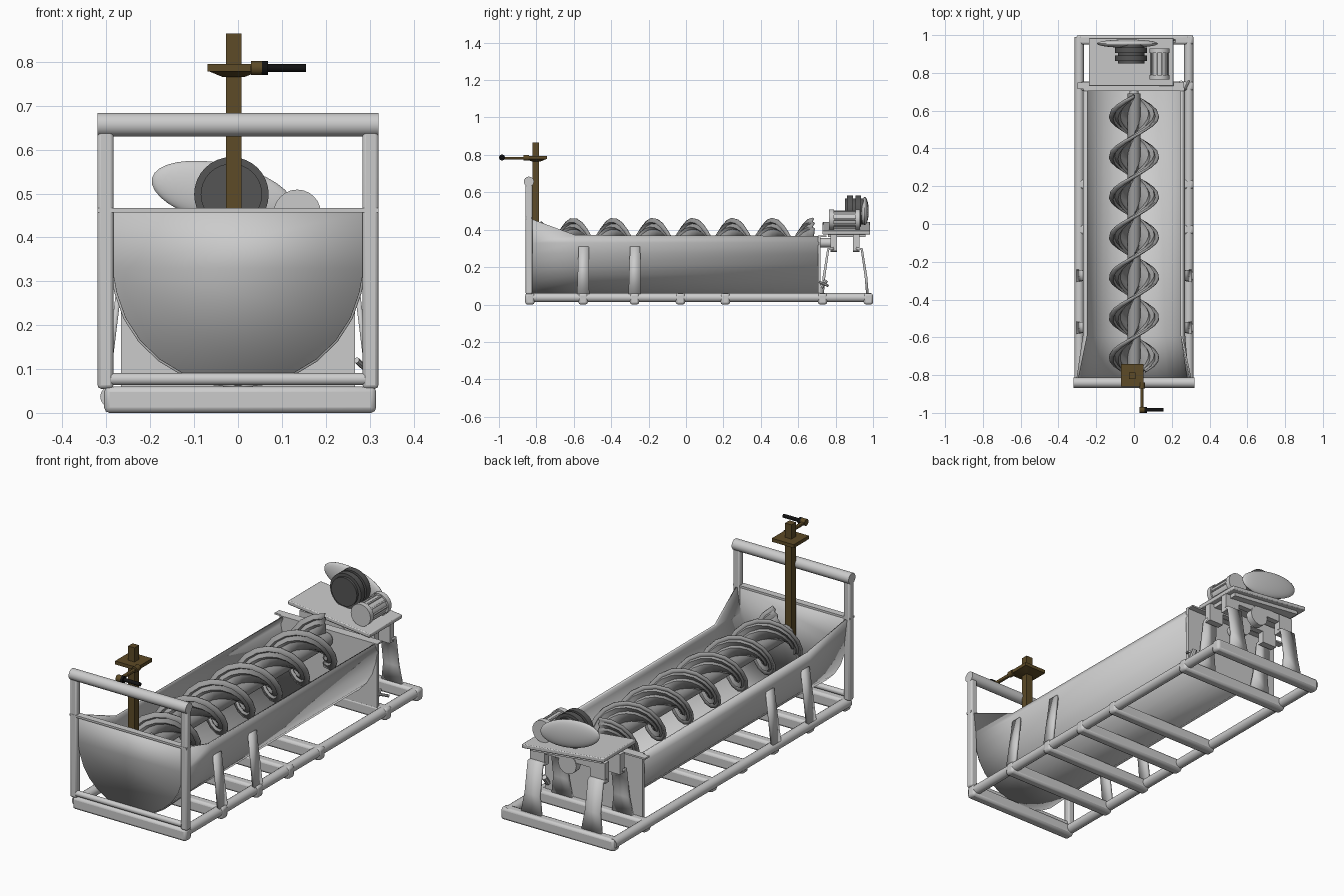
import bpy, bmesh, math
from mathutils import Vector, Matrix

if "Cube" in bpy.data.objects:
    bpy.data.objects.remove(bpy.data.objects["Cube"])


def material(name, rgb):
    m = bpy.data.materials.new(name)
    m.diffuse_color = (*rgb, 1)
    m.use_nodes = True
    m.node_tree.nodes["Principled BSDF"].inputs["Base Color"].default_value = m.diffuse_color
    return m


BROWN = material("brown_paint", (0.11, 0.07, 0.02))
BLACK = material("black_grip", (0.006, 0.006, 0.006))
DARK = material("dark_steel", (0.09, 0.09, 0.09))
STEEL = material("worn_steel", (0.33, 0.33, 0.33))


def finish(name, bm, mat=None, thick=0, bevel=0):
    bmesh.ops.recalc_face_normals(bm, faces=bm.faces)
    me = bpy.data.meshes.new(name)
    bm.to_mesh(me)
    bm.free()
    ob = bpy.data.objects.new(name, me)
    bpy.context.collection.objects.link(ob)
    if mat:
        me.materials.append(mat)
    if thick:
        s = ob.modifiers.new("thickness", 'SOLIDIFY')
        s.thickness, s.offset = thick, 0
    if bevel:
        b = ob.modifiers.new("bevel", 'BEVEL')
        b.width, b.segments = bevel, 2
    bpy.ops.object.select_all(action='DESELECT')
    ob.select_set(True)
    bpy.context.view_layer.objects.active = ob
    bpy.ops.object.shade_smooth_by_angle(angle=math.radians(32))
    return ob


def box(name, lo, hi, mat=None, bevel=0, tilt=0):
    lo, hi = Vector(lo), Vector(hi)
    bm = bmesh.new()
    bmesh.ops.create_cube(bm, size=1, matrix=Matrix.Translation((lo + hi) / 2)
                          @ Matrix.Rotation(tilt, 4, 'Y') @ Matrix.Diagonal((*(hi - lo), 1)))
    return finish(name, bm, mat, bevel=bevel)


def rod(name, a, b, r, mat=None, n=16, r2=None):
    a, b = Vector(a), Vector(b)
    d = b - a
    bm = bmesh.new()
    bmesh.ops.create_cone(bm, cap_ends=True, segments=n, radius1=r, radius2=r if r2 is None else r2,
                          depth=d.length, matrix=Matrix.Translation((a + b) / 2)
                          @ d.to_track_quat('Z', 'Y').to_matrix().to_4x4())
    return finish(name, bm, mat)


def loft(name, rows, mat=None, thick=0.01):
    bm = bmesh.new()
    vs = [[bm.verts.new(p) for p in row] for row in rows]
    for r0, r1 in zip(vs, vs[1:]):
        for i in range(len(r0) - 1):
            bm.faces.new((r0[i], r0[i + 1], r1[i + 1], r1[i]))
    return finish(name, bm, mat, thick)


# base frame: round rails and cross bars
for s in (-1, 1):
    rod("base_rail", (s * 0.29, -0.85, 0.037), (s * 0.29, 0.99, 0.037), 0.024)
for y in (-0.835, -0.55, -0.275, -0.03, 0.21, 0.73, 0.975):
    box("cross_bar", (-0.305, y - 0.025, 0), (0.315, y + 0.025, 0.06), bevel=0.012)

# front frame
for s in (-1, 1):
    box("front_post", (s * 0.302 - 0.018, -0.857, 0.055), (s * 0.302 + 0.018, -0.822, 0.68), bevel=0.008)
rod("front_top_bar", (-0.32, -0.84, 0.657), (0.32, -0.84, 0.657), 0.027)
rod("front_lower_bar", (-0.29, -0.845, 0.077), (0.29, -0.845, 0.077), 0.014)


# trough: U section lofted along y, flaring up and out at the front
def section(y, top_x, top_z, wide):
    half = [(top_x, top_z), (wide + 0.004, 0.33)]
    for a in range(12, 91, 13):
        half.append((wide * math.cos(math.radians(a)), 0.33 - 0.268 * math.sin(math.radians(a))))
    half[-1] = (0, 0.062)
    return [(-x, y, z) for x, z in half] + [(x, y, z) for x, z in reversed(half[:-1])]


front = section(-0.835, 0.302, 0.46, 0.283)
loft("trough", [front, section(-0.59, 0.252, 0.37, 0.262), section(0.71, 0.25, 0.365, 0.26)])
bm = bmesh.new()
bm.faces.new([bm.verts.new(p) for p in front])
finish("trough_front_plate", bm, thick=0.012)
box("front_rim_flange", (-0.32, -0.858, 0.457), (0.32, -0.825, 0.467))
box("trough_back_plate", (-0.267, 0.705, 0.055), (0.267, 0.72, 0.37))
box("back_plate_flange", (-0.3, 0.715, 0.362), (0.265, 0.75, 0.37))

# straps carrying the trough on the rails
for s in (-1, 1):
    for y in (-0.55, -0.275):
        loft("trough_strap", [[(s * 0.3, y - 0.033, 0.05), (s * 0.3, y + 0.033, 0.05)],
                              [(s * 0.268, y - 0.024, 0.31), (s * 0.268, y + 0.03, 0.31)]], thick=0.012)

# double spiral screw
AX = 0.33
rod("screw_shaft", (0, -0.79, AX), (0, 0.69, AX), 0.035, STEEL)
for start in (0, math.pi):
    rows = []
    for i in range(55):
        y = -0.775 + i * 1.455 / 54
        phi = 2 * math.pi * (y - 0.04) / 0.426 + start
        rows.append([(r * math.sin(phi), y + dy, AX + r * math.cos(phi))
                     for r, dy in ((0.03, 0), (0.075, 0.005), (0.085, -0.007), (0.105, 0.005),
                                   (0.112, -0.007), (0.132, 0))])
    loft("screw_flight", rows, STEEL, 0.012)

# rear stand: splayed sheet legs and carrying channels
for s in (-1, 1):
    for f in (-1, 1):
        c = 0.85

        def row(d, z, w):
            return [(s * 0.165 - w, c + f * d, z), (s * 0.165 + w, c + f * d, z)]
        loft("stand_leg", [row(0.12, 0.055, 0.055), row(0.112, 0.15, 0.04),
                           row(0.09, 0.295, 0.04), row(0.06, 0.30, 0.04)], thick=0.014)
        box("stand_bracket", (s * 0.165 - 0.04, c + f * 0.06 - 0.017, 0.285),
            (s * 0.165 + 0.04, c + f * 0.06 + 0.017, 0.385))
for y in (0.79, 0.91):
    box("stand_channel", (-0.2, y - 0.015, 0.345), (0.2, y + 0.015, 0.385))
    rod("bearing_hub", (0, y - 0.018, AX), (0, y + 0.018, AX), 0.05, n=12)
rod("drive_stub", (0, 0.68, AX), (0, 0.79, AX), 0.025)

# tilted drive tray
TILT = math.radians(6)
box("drive_tray", (-0.24, 0.73, 0.398), (0.21, 0.985, 0.418), bevel=0.004, tilt=TILT)
box("drive_tray_underside", (-0.21, 0.76, 0.38), (0.18, 0.96, 0.4), tilt=TILT)

# motor, pulley and belt guard
rod("motor_body", (0.135, 0.77, 0.455), (0.135, 0.93, 0.455), 0.045)
for y in (0.765, 0.905):
    rod("motor_flange", (0.135, y, 0.455), (0.135, y + 0.025, 0.455), 0.054, n=24)
for k in range(10):
    a = k * math.tau / 10
    x, z = 0.135 + 0.046 * math.cos(a), 0.455 + 0.046 * math.sin(a)
    rod("motor_rib", (x, 0.78, z), (x, 0.91, z), 0.005, n=6)
for y in (0.862, 0.905):
    rod("pulley_rim", (-0.015, y, 0.498), (-0.015, y + 0.03, 0.498), 0.085, DARK, 32)
rod("pulley_core", (-0.015, 0.85, 0.498), (-0.015, 0.95, 0.498), 0.07, DARK, 32)
bm = bmesh.new()
bmesh.ops.create_uvsphere(bm, u_segments=32, v_segments=16, radius=1,
                          matrix=Matrix.Translation((-0.035, 0.955, 0.5))
                          @ Matrix.Rotation(math.radians(12), 4, 'Y') @ Matrix.Diagonal((0.165, 0.022, 0.068, 1)))
finish("belt_guard", bm)

# drain lever on the back plate
rod("drain_lever", (0.27, 0.715, 0.12), (0.292, 0.76, 0.1), 0.007, n=8)
rod("drain_pipe", (0.25, 0.72, 0.09), (0.25, 0.75, 0.13), 0.012, n=8)

# lifting post with cap plate and crank
box("lift_post", (-0.027, -0.82, 0.3), (0.008, -0.785, 0.865), BROWN)
box("lift_plate", (-0.07, -0.86, 0.778), (0.05, -0.742, 0.795), BROWN)
bm = bmesh.new()
bmesh.ops.create_cone(bm, cap_ends=True, segments=4, radius1=0.035, radius2=0.08, depth=0.013,
                      matrix=Matrix.Translation((-0.01, -0.801, 0.772)) @ Matrix.Rotation(math.pi / 4, 4, 'Z'))
finish("lift_plate_taper", bm, BROWN)
rod("crank_hub", (0.042, -0.87, 0.785), (0.042, -0.84, 0.785), 0.015, BROWN)
box("crank_arm", (0.034, -0.985, 0.776), (0.05, -0.86, 0.79), BROWN, 0.003)
rod("crank_knuckle", (0.03, -0.984, 0.786), (0.055, -0.984, 0.786), 0.016, BROWN)
rod("crank_collar", (0.052, -0.984, 0.786), (0.068, -0.984, 0.786), 0.016, BLACK)
rod("crank_handle", (0.06, -0.984, 0.786), (0.155, -0.984, 0.786), 0.009, BLACK)
